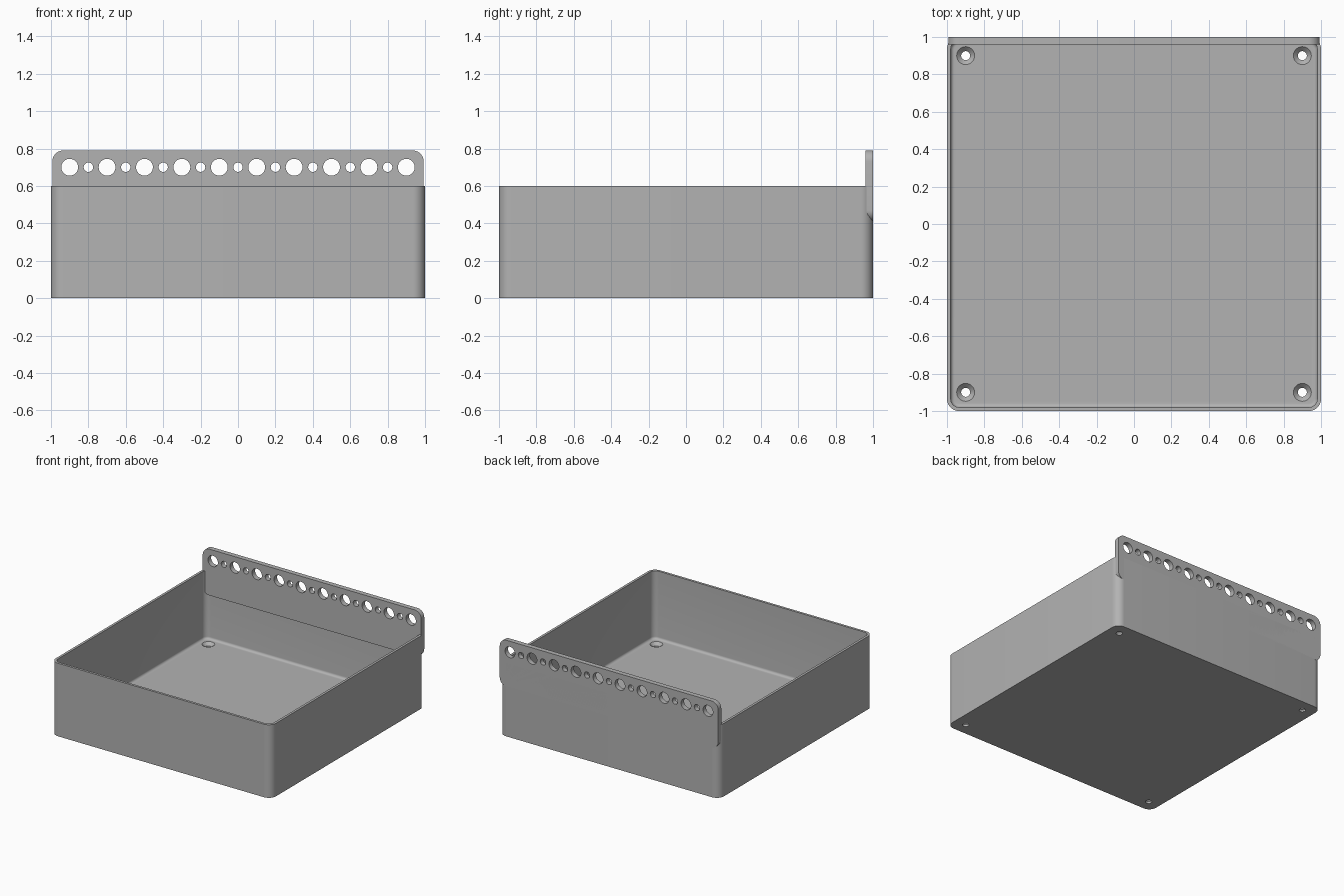
import bpy
import bmesh
from math import pi, cos, sin, radians
from mathutils import Matrix, Vector

if "Cube" in bpy.data.objects:
    bpy.data.objects.remove(bpy.data.objects["Cube"], do_unlink=True)

grey = bpy.data.materials.new("matte grey")
grey.use_nodes = True
colour = (0.45, 0.45, 0.45, 1)
grey.diffuse_color = colour
grey.node_tree.nodes["Principled BSDF"].inputs["Base Color"].default_value = colour


def rounded_rect(half_w, half_h, radius, steps=10):
    """Counter-clockwise outline of a rounded rectangle."""
    points = []
    for corner, (sx, sy) in enumerate([(1, 1), (-1, 1), (-1, -1), (1, -1)]):
        for i in range(steps + 1):
            a = (corner + i / steps) * pi / 2
            points.append((sx * (half_w - radius) + radius * cos(a),
                           sy * (half_h - radius) + radius * sin(a)))
    return points


def loft(name, outlines):
    """Skin a list of (outline, height) rings and cap both ends."""
    bm = bmesh.new()
    rings = [[bm.verts.new((x, y, z)) for x, y in outline] for outline, z in outlines]
    for low, high in zip(rings, rings[1:]):
        for i in range(len(low)):
            j = (i + 1) % len(low)
            bm.faces.new((low[i], low[j], high[j], high[i]))
    bm.faces.new(rings[0][::-1])
    bm.faces.new(rings[-1])
    bmesh.ops.recalc_face_normals(bm, faces=bm.faces)
    mesh = bpy.data.meshes.new(name)
    bm.to_mesh(mesh)
    bm.free()
    mesh.materials.append(grey)
    obj = bpy.data.objects.new(name, mesh)
    bpy.context.collection.objects.link(obj)
    return obj


def circle(radius, steps=32):
    return [(radius * cos(2 * pi * i / steps), radius * sin(2 * pi * i / steps))
            for i in range(steps)]


def cut(obj, cutters):
    """Subtract every cutter from the object and remove the cutters."""
    bpy.context.view_layer.objects.active = obj
    for cutter in cutters:
        cutter.hide_render = True
        mod = obj.modifiers.new("hole", 'BOOLEAN')
        mod.operation = 'DIFFERENCE'
        mod.solver = 'EXACT'
        mod.object = cutter
        bpy.ops.object.modifier_apply(modifier=mod.name)
        bpy.data.objects.remove(cutter, do_unlink=True)


def shade(obj):
    bpy.ops.object.select_all(action='DESELECT')
    obj.select_set(True)
    bpy.context.view_layer.objects.active = obj
    bpy.ops.object.shade_smooth_by_angle(angle=radians(30))


# Open box: outer wall up, rim, inner wall down, fillet into the floor
HEIGHT, FLOOR, WALL, FILLET, CORNER = 0.6, 0.04, 0.02, 0.02, 0.065


def box_ring(inset, z):
    return rounded_rect(1 - inset, 1 - inset, CORNER - inset), z


rings = [box_ring(0, 0), box_ring(0, HEIGHT), box_ring(WALL, HEIGHT)]
for i in range(7):
    a = i / 6 * pi / 2
    rings.append(box_ring(WALL + FILLET * (1 - cos(a)), FLOOR + FILLET * (1 - sin(a))))
box = loft("open_box", rings)

# Countersunk screw holes in the floor corners
SCREW, HEAD = 0.024, 0.048
screw_cutters = []
for sx in (-1, 1):
    for sy in (-1, 1):
        cutter = loft("screw_cutter", [
            (circle(SCREW), -0.05), (circle(SCREW), FLOOR - (HEAD - SCREW)),
            (circle(HEAD), FLOOR), (circle(HEAD), FLOOR + 0.05)])
        cutter.location = (sx * 0.9, sy * 0.9, 0)
        screw_cutters.append(cutter)
cut(box, screw_cutters)
shade(box)

# Upright mounting strip along the back wall
TOP, BOTTOM, FRONT = 0.79, 0.41, 0.96
outline = rounded_rect(0.993, (TOP - BOTTOM) / 2, 0.06)
strip = loft("mounting_strip", [(outline, 0), (outline, 1 - FRONT)])
upright = Matrix.Rotation(pi / 2, 4, 'X')
strip.data.transform(Matrix.Translation(Vector((0, 1, (TOP + BOTTOM) / 2))) @ upright)

# Alternating large and small holes
hole_cutters = []
for i in range(19):
    ring = circle(0.045 if i % 2 == 0 else 0.025)
    cutter = loft("strip_cutter", [(ring, -0.1), (ring, 0.1)])
    cutter.data.transform(Matrix.Translation(Vector((-0.9 + i * 0.1, 0.98, 0.7))) @ upright)
    hole_cutters.append(cutter)
cut(strip, hole_cutters)
shade(strip)
